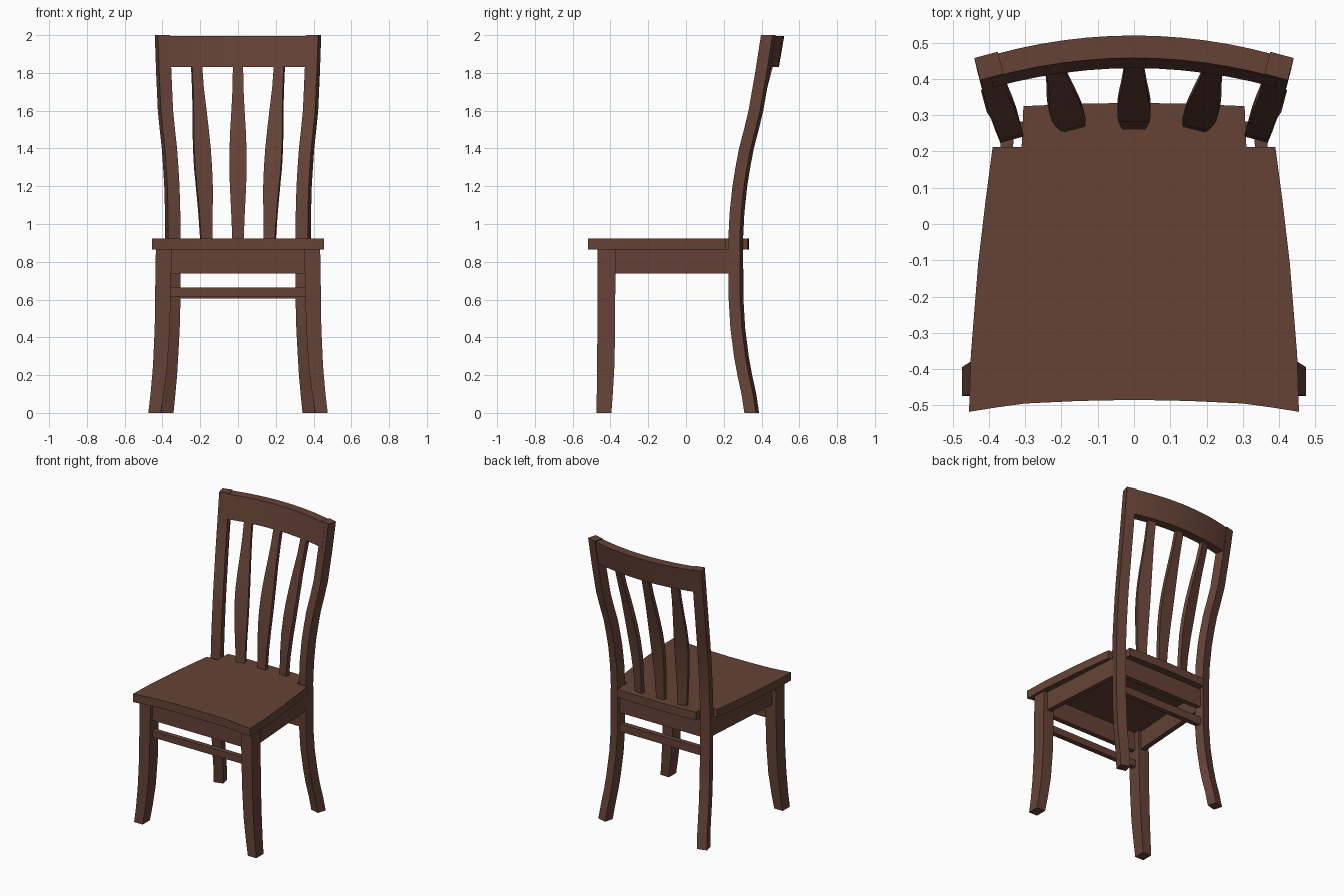
import bpy, bmesh, math

if "Cube" in bpy.data.objects:
    bpy.data.objects.remove(bpy.data.objects["Cube"])

wood = bpy.data.materials.new("dark brown wood")
wood.diffuse_color = (0.13, 0.055, 0.037, 1)
wood.use_nodes = True
wood.node_tree.nodes["Principled BSDF"].inputs["Base Color"].default_value = wood.diffuse_color


def loft(name, rings):
    """Skin a list of equal-length point rings and cap both ends."""
    bm = bmesh.new()
    vs = [[bm.verts.new(p) for p in r] for r in rings]
    n = len(rings[0])
    for a, b in zip(vs, vs[1:]):
        for i in range(n):
            j = (i + 1) % n
            bm.faces.new((a[i], a[j], b[j], b[i]))
    bm.faces.new(vs[0][::-1])
    bm.faces.new(vs[-1])
    bmesh.ops.recalc_face_normals(bm, faces=bm.faces)
    me = bpy.data.meshes.new(name)
    bm.to_mesh(me)
    bm.free()
    me.materials.append(wood)
    ob = bpy.data.objects.new(name, me)
    bpy.context.collection.objects.link(ob)
    bpy.ops.object.select_all(action='DESELECT')
    ob.select_set(True)
    bpy.context.view_layer.objects.active = ob
    bpy.ops.object.shade_smooth_by_angle(angle=math.radians(25))
    return ob


def section(x, y, z, w, d, deg=0):
    """Rectangle in plan, turned about z."""
    c, s = math.cos(math.radians(deg)), math.sin(math.radians(deg))
    return [(x + u * w / 2 * c - v * d / 2 * s, y + u * w / 2 * s + v * d / 2 * c, z)
            for u, v in ((-1, -1), (1, -1), (1, 1), (-1, 1))]


def bar(name, p, q, thick, z0, z1):
    """Straight board between two plan points."""
    dx, dy = q[0] - p[0], q[1] - p[1]
    mid = ((p[0] + q[0]) / 2, (p[1] + q[1]) / 2)
    ang = math.degrees(math.atan2(dy, dx))
    loft(name, [section(*mid, z, math.hypot(dx, dy), thick, ang) for z in (z0, z1)])


# Seat: flared sides, hollow front edge, notched around the back posts
half = [(0, -.485), (.15, -.488), (.3, -.495), (.38, -.506), (.455, -.518), (.45, -.36),
        (.43, -.11), (.41, .06), (.39, .212), (.31, .212), (.305, .325), (.15, .332), (0, .334)]
outline = half + [(-x, y) for x, y in half[-2:0:-1]]
loft("seat", [[(x, y, z) for x, y in outline] for z in (.865, .922)])

# Legs: (z, x, y, width, depth)
front = [(0, .442, -.435, .066, .08), (.1, .428, -.43, .07, .085), (.25, .412, -.425, .076, .092),
         (.45, .401, -.422, .08, .094), (.65, .397, -.422, .083, .095), (.866, .393, -.422, .084, .095)]
back = [(0, .382, .348), (.1, .372, .333), (.2, .363, .311), (.3, .357, .293), (.45, .349, .274),
        (.6, .345, .265), (.92, .345, .263), (1.06, .346, .27), (1.2, .35, .285), (1.3, .356, .301),
        (1.4, .363, .32), (1.5, .374, .346), (1.6, .384, .37), (1.8, .393, .405), (2, .4, .436)]
for side, s in (("left", -1), ("right", 1)):
    loft("front_leg_" + side, [section(s * x, y, z, w, d) for z, x, y, w, d in front])
    loft("back_post_" + side, [section(s * x, y, z, .067, .063, -15 * s) for z, x, y in back])
    bar("side_apron_" + side, (s * .392, -.4), (s * .348, .26), .035, .737, .866)

# Aprons and stretchers between the legs
bar("front_apron", (-.37, -.43), (.37, -.43), .035, .737, .866)
bar("back_apron", (-.34, .265), (.34, .265), .035, .737, .866)
bar("front_stretcher", (-.37, -.425), (.37, -.425), .035, .615, .663)
bar("back_stretcher", (-.34, .265), (.34, .265), .035, .605, .66)

# Top rail: bowed in plan, leaning back
rail = []
for i in range(13):
    x = -.39 + .78 * i / 12
    bow = -.048 * (x / .37) ** 2
    rail.append([(x, .43 + bow, 1.832), (x, .492 + bow, 1.832),
                 (x, .52 + bow, 1.995), (x, .458 + bow, 1.995)])
loft("top_rail", rail)

# Back slats: swelling in the middle, following the curve of the posts
slat = [(.915, .0, .274, .06), (1.06, .08, .281, .072), (1.2, .2, .296, .086), (1.3, .33, .312, .092),
        (1.4, .45, .332, .09), (1.5, .57, .356, .082), (1.6, .68, .382, .07), (1.72, .85, .416, .058),
        (1.85, 1, .45, .054)]
for name, s in (("left", -1), ("centre", 0), ("right", 1)):
    loft("slat_" + name, [section(s * (.168 + .052 * t), y - .014 * abs(s) * t, z, w, .028, -14 * s)
                          for z, t, y, w in slat])
